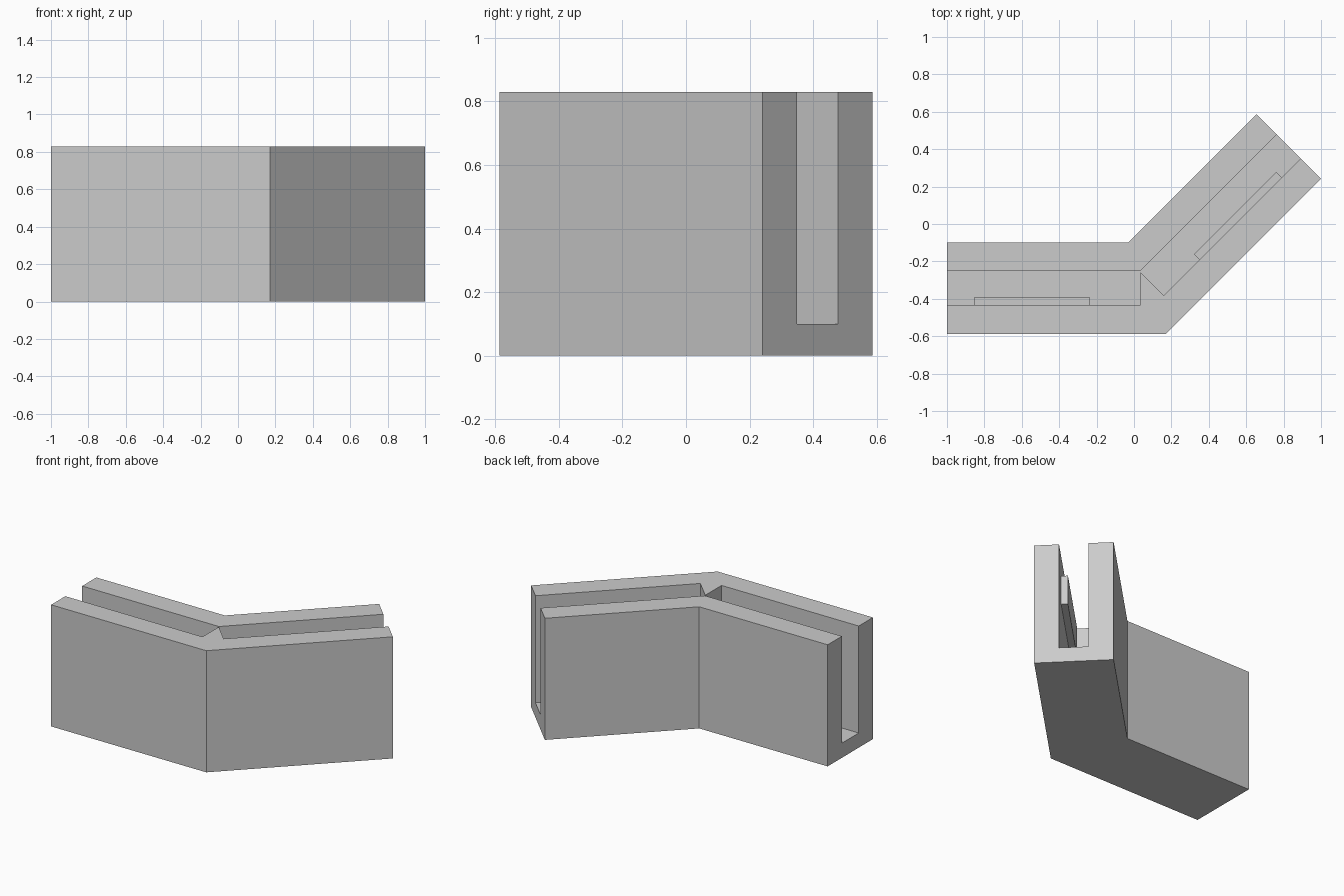
import bpy, bmesh, math
from mathutils import Vector

cube = bpy.data.objects.get("Cube")
if cube:
    bpy.data.objects.remove(cube)

# Main dimensions
LENGTH, WIDTH, HEIGHT = 1.1716, 0.488, 0.83
WALL, FLOOR = 0.153, 0.10
BEND = math.radians(45)
CORNER = Vector((0.1716, -0.587))
MITRE = math.tan(BEND / 2)
CHANNEL_END = 0.136          # square end of each channel, from the bend

grey = bpy.data.materials.new("light_grey")
grey.use_nodes = True
colour = (0.6, 0.6, 0.6, 1)
grey.diffuse_color = colour
grey.node_tree.nodes["Principled BSDF"].inputs["Base Color"].default_value = colour


def straight(a, b):
    """Point on the straight leg: a along from the bend, b in from the outer face."""
    return CORNER + Vector((-a, b))


def angled(a, b):
    """The same point mirrored onto the angled leg."""
    c, s = math.cos(BEND), math.sin(BEND)
    return CORNER + Vector((a * c - b * s, a * s + b * c))


def prism(name, outline, bottom, top):
    bm = bmesh.new()
    face = bm.faces.new([bm.verts.new((p.x, p.y, bottom)) for p in outline])
    up = bmesh.ops.extrude_face_region(bm, geom=[face])["geom"]
    verts = [g for g in up if isinstance(g, bmesh.types.BMVert)]
    bmesh.ops.translate(bm, verts=verts, vec=(0, 0, top - bottom))
    bmesh.ops.recalc_face_normals(bm, faces=bm.faces)
    mesh = bpy.data.meshes.new(name)
    bm.to_mesh(mesh)
    bm.free()
    mesh.materials.append(grey)
    obj = bpy.data.objects.new(name, mesh)
    bpy.context.collection.objects.link(obj)
    return obj


def bent_outline(points):
    """Mirror the straight-leg points onto the angled leg; shared bend points lead and close."""
    first, *side, last = points
    return ([straight(*first)] + [straight(*p) for p in side] + [straight(*last)]
            + [angled(*p) for p in reversed(side)])


# Bent body
body = prism("bent_body", bent_outline([
    (0, 0), (LENGTH, 0), (LENGTH, WIDTH), (WIDTH * MITRE, WIDTH)]), 0, HEIGHT)

# Open channel with square ends meeting at the bend
inner = WIDTH - WALL
over = LENGTH + 0.1
cutter = prism("channel_cutter", bent_outline([
    (CHANNEL_END, CHANNEL_END / MITRE), (CHANNEL_END, WALL), (over, WALL),
    (over, inner), (inner * MITRE, inner)]), FLOOR, HEIGHT + 0.1)
cutter.hide_render = True
cut = body.modifiers.new("channel", 'BOOLEAN')
cut.object = cutter
cut.operation = 'DIFFERENCE'
cut.solver = 'EXACT'
bpy.context.view_layer.objects.active = body
bpy.ops.object.modifier_apply(modifier=cut.name)
bpy.data.objects.remove(cutter)

# Raised rib inside the outer wall of each leg
for name, place in (("straight_leg_rib", straight), ("angled_leg_rib", angled)):
    near, far = 0.407, 1.028
    back, front = WALL - 0.01, WALL + 0.042
    prism(name, [place(near, back), place(far, back),
                 place(far, front), place(near, front)], 0.49, 0.69)
